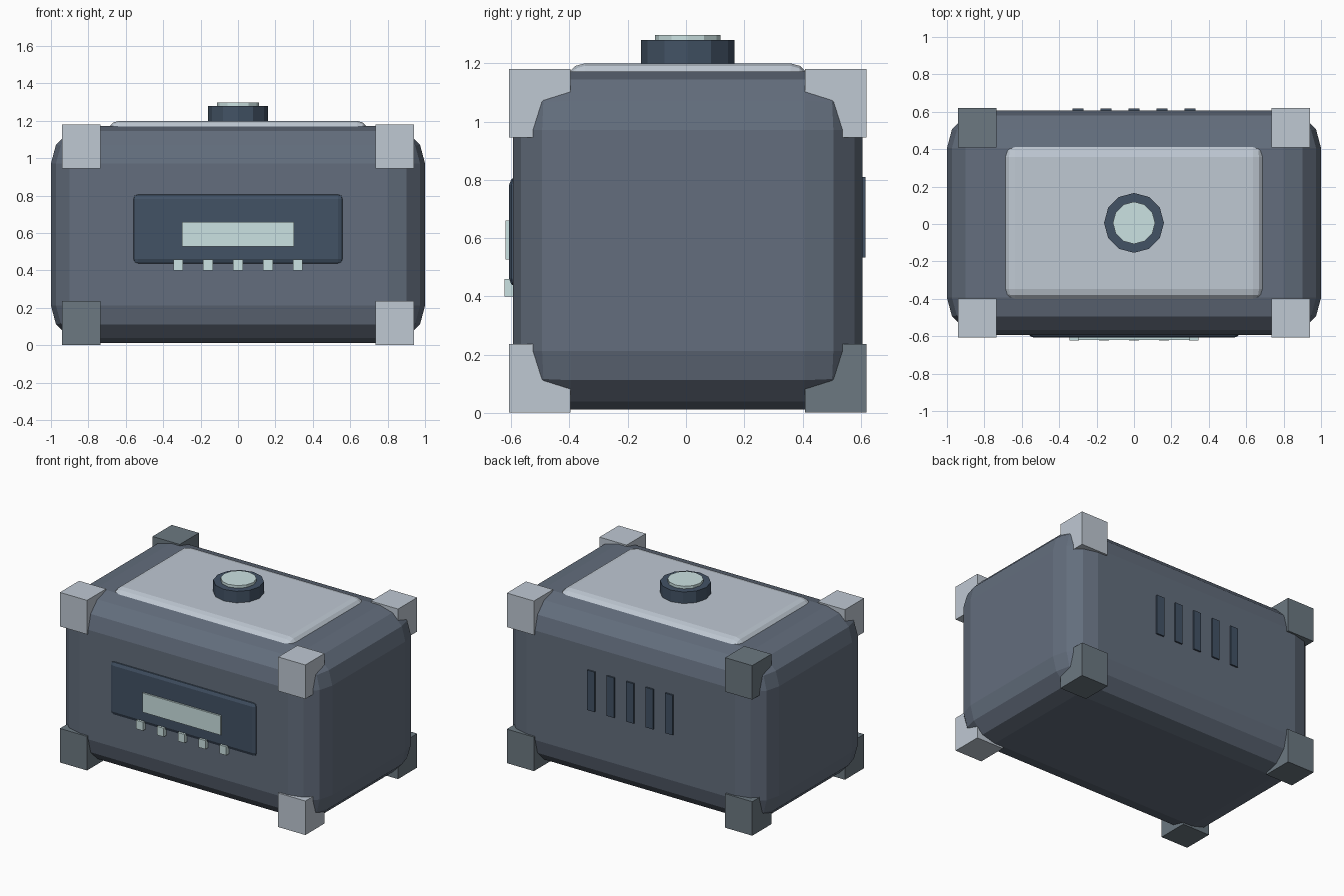
import bpy, bmesh, math
from mathutils import Matrix

if "Cube" in bpy.data.objects:
    bpy.data.objects.remove(bpy.data.objects["Cube"])

YC = 0.006  # the body sits very slightly behind the centre


def material(name, rgb):
    m = bpy.data.materials.new(name)
    m.diffuse_color = (*rgb, 1)
    m.use_nodes = True
    m.node_tree.nodes["Principled BSDF"].inputs["Base Color"].default_value = m.diffuse_color
    return m


SLATE = material("slate", (0.125, 0.155, 0.205))
NAVY = material("navy", (0.055, 0.085, 0.13))
SILVER = material("silver", (0.52, 0.58, 0.65))
STEEL = material("steel", (0.15, 0.19, 0.22))
MINT = material("mint", (0.60, 0.76, 0.76))


def finish(name, bm, mat):
    me = bpy.data.meshes.new(name)
    bm.to_mesh(me)
    bm.free()
    me.materials.append(mat)
    ob = bpy.data.objects.new(name, me)
    bpy.context.collection.objects.link(ob)
    return ob


def box(name, lo, hi, mat, bevel=0, segments=1):
    bm = bmesh.new()
    size = [b - a for a, b in zip(lo, hi)]
    mid = [(a + b) / 2 for a, b in zip(lo, hi)]
    bmesh.ops.create_cube(bm, size=1, matrix=Matrix.Translation(mid) @ Matrix.Diagonal((*size, 1)))
    ob = finish(name, bm, mat)
    if bevel:
        mod = ob.modifiers.new("bevel", "BEVEL")
        mod.width, mod.segments = bevel, segments
    return ob


def disc(name, radius, z0, z1, mat, sides=12):
    bm = bmesh.new()
    bmesh.ops.create_cone(bm, cap_ends=True, segments=sides, radius1=radius, radius2=radius,
                          depth=z1 - z0, matrix=Matrix.Translation((0, YC, (z0 + z1) / 2)))
    return finish(name, bm, mat)


# Rounded case and raised lid
box("case", (-1, YC - 0.6, 0.012), (1, YC + 0.6, 1.172), SLATE, 0.2, 3)
box("lid_plate", (-0.70, YC - 0.418, 1.06), (0.70, YC + 0.418, 1.20), SILVER, 0.065, 3)

# Corner guards: those low, left and rearward are the darker steel
for sx in (-1, 1):
    for sy in (-1, 1):
        for sz in (-1, 1):
            cx, cy, cz = sx * 0.838, YC + sy * 0.508, 0.591 + sz * 0.472
            mat = STEEL if sx - sy + sz < 0 else SILVER
            box("corner_guard", (cx - 0.104, cy - 0.105, cz - 0.118),
                (cx + 0.104, cy + 0.105, cz + 0.118), mat)

# Top knob with its light cap
disc("knob", 0.16, 1.15, 1.28, NAVY)
disc("knob_cap", 0.113, 1.25, 1.298, MINT)

# Front control panel, display and button row
box("control_panel", (-0.565, -0.608, 0.432), (0.565, -0.50, 0.812), NAVY, 0.03, 2)
box("display", (-0.3, -0.62, 0.527), (0.3, -0.58, 0.66), MINT)
for i in range(-2, 3):
    x = i * 0.16
    box("button", (x - 0.026, -0.623, 0.40), (x + 0.026, -0.57, 0.46), MINT)

# Rear vent bars
for i in range(-2, 3):
    x = i * 0.15
    box("vent_bar", (x - 0.029, 0.58, 0.533), (x + 0.029, 0.617, 0.81), NAVY)
